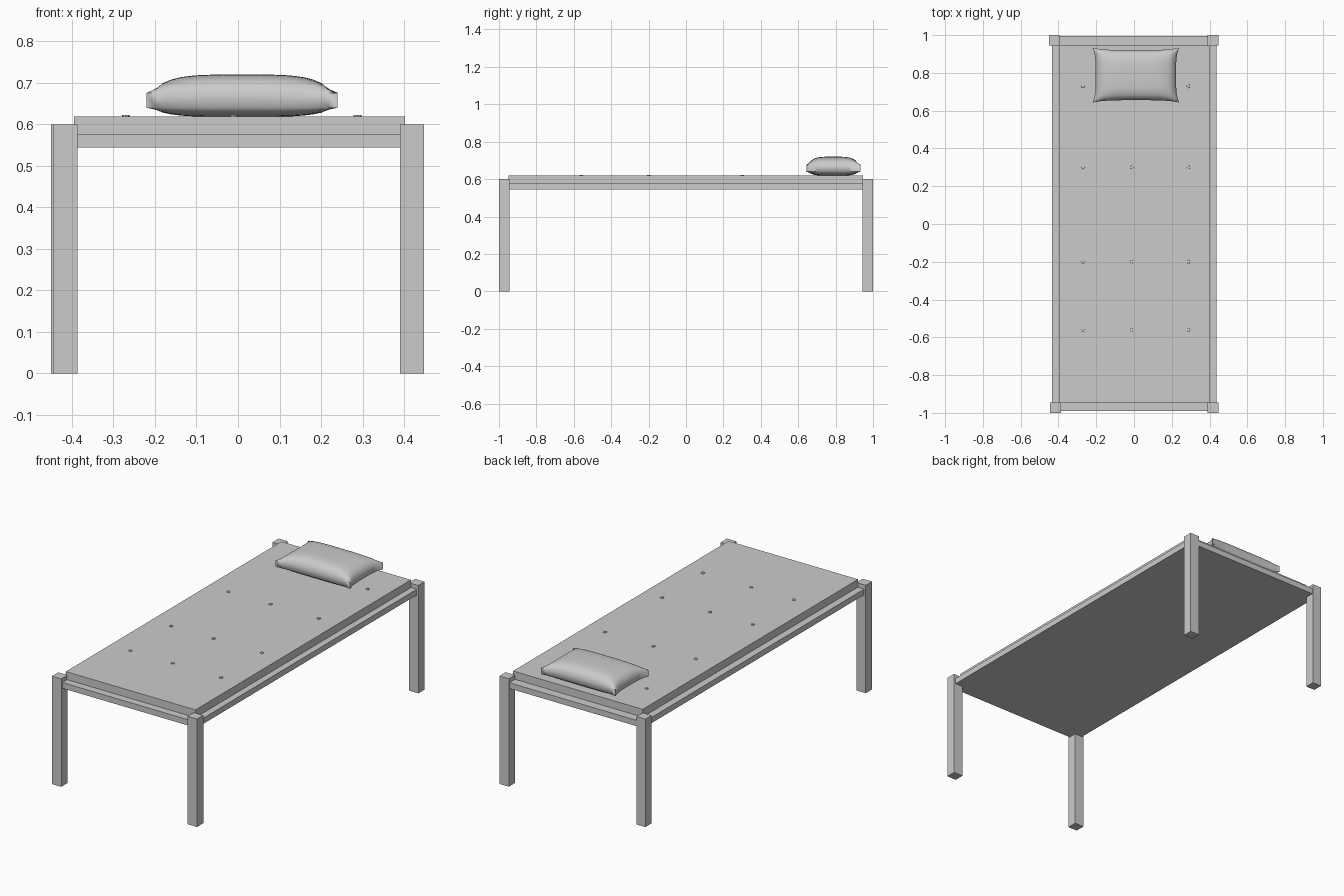
import bpy, bmesh

if "Cube" in bpy.data.objects:
    bpy.data.objects.remove(bpy.data.objects["Cube"])


def box(name, x0, x1, y0, y1, z0, z1):
    bm = bmesh.new()
    bmesh.ops.create_cube(bm, size=1)
    for v in bm.verts:
        v.co.x = x0 if v.co.x < 0 else x1
        v.co.y = y0 if v.co.y < 0 else y1
        v.co.z = z0 if v.co.z < 0 else z1
    return finish(name, bm)


def finish(name, bm):
    me = bpy.data.meshes.new(name)
    bmesh.ops.recalc_face_normals(bm, faces=bm.faces)
    bm.to_mesh(me)
    bm.free()
    ob = bpy.data.objects.new(name, me)
    bpy.context.collection.objects.link(ob)
    return ob


# Legs
for name, x0, x1, y0, y1 in (
    ("front_left_leg", -0.444, -0.387, -1.0, -0.945),
    ("front_right_leg", 0.39, 0.448, -1.0, -0.945),
    ("back_left_leg", -0.45, -0.395, 0.945, 1.0),
    ("back_right_leg", 0.39, 0.448, 0.945, 1.0),
):
    box(name, x0, x1, y0, y1, 0, 0.6)

# Bed base and mattress
box("bed_base", -0.434, 0.438, -0.99, 0.995, 0.544, 0.576)
box("mattress", -0.395, 0.402, -0.948, 0.945, 0.576, 0.619)

# Mattress buttons
for y in (0.73, 0.30, -0.20, -0.56):
    for x in (-0.27, -0.01, 0.288):
        bm = bmesh.new()
        bmesh.ops.create_cone(bm, cap_ends=True, segments=8,
                              radius1=0.011, radius2=0.009, depth=0.012)
        bmesh.ops.translate(bm, verts=bm.verts, vec=(x, y, 0.617))
        finish("mattress_button", bm)

# Pillow: two bulging grids with pinched corners, joined by a rim
N = 20
bm = bmesh.new()
sheets = []
for base, bulge in ((0.676, 0.044), (0.64, -0.022)):
    sheet = []
    for j in range(N + 1):
        row = []
        for i in range(N + 1):
            u, v = 2 * i / N - 1, 2 * j / N - 1
            f = ((1 - u ** 4) * (1 - v ** 4)) ** 0.6
            x = 0.01 + 0.23 * u * (1 - 0.075 * (1 - v ** 4))
            y = 0.788 + 0.145 * v * (1 - 0.085 * (1 - u ** 4))
            row.append(bm.verts.new((x, y, base + bulge * f)))
        sheet.append(row)
    for j in range(N):
        for i in range(N):
            bm.faces.new((sheet[j][i], sheet[j][i + 1],
                          sheet[j + 1][i + 1], sheet[j + 1][i]))
    sheets.append(sheet)


def rim(s):
    return ([s[0][i] for i in range(N)] + [s[j][N] for j in range(N)]
            + [s[N][N - i] for i in range(N)] + [s[N - j][0] for j in range(N)])


top, low = rim(sheets[0]), rim(sheets[1])
for k in range(len(top)):
    n = (k + 1) % len(top)
    bm.faces.new((top[k], top[n], low[n], low[k]))
pillow = finish("pillow", bm)
bpy.context.view_layer.objects.active = pillow
pillow.select_set(True)
bpy.ops.object.shade_smooth_by_angle(angle=1.1)
